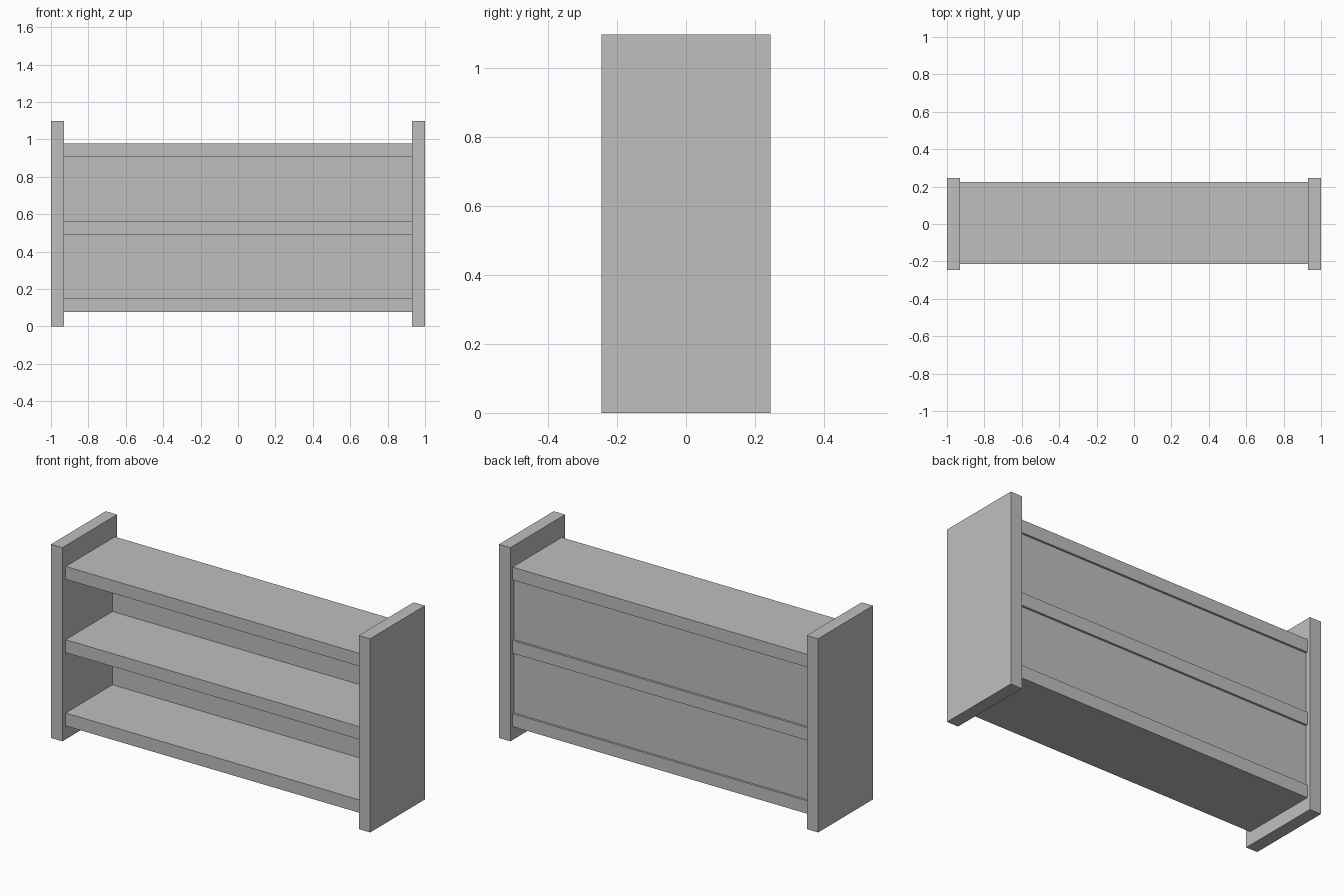
import bpy

# Remove the default cube
cube = bpy.data.objects.get("Cube")
if cube:
    bpy.data.objects.remove(cube, do_unlink=True)

# Single flat grey finish
grey = bpy.data.materials.new("light_grey")
grey.use_nodes = True
colour = (0.52, 0.52, 0.52, 1)
grey.diffuse_color = colour
grey.node_tree.nodes["Principled BSDF"].inputs["Base Color"].default_value = colour


def box(name, x, y, z):
    """Board spanning the given (low, high) range on each axis."""
    bpy.ops.mesh.primitive_cube_add(size=1)
    board = bpy.context.object
    board.name = name
    for vert in board.data.vertices:
        vert.co = [low + (high - low) * (c + 0.5)
                   for c, (low, high) in zip(vert.co, (x, y, z))]
    board.data.materials.append(grey)
    return board


HEIGHT, DEPTH = 1.097, 0.245
INNER = 0.929              # inner face of the side panels
THICK = 0.073              # shelf board thickness
SHELF_Y = (-0.215, 0.225)
BACK_Y = (0.204, 0.213)    # thin back, slightly recessed
shelf_bottoms = [0.076 + 0.415 * i for i in range(3)]

# Side panels
box("left_side_panel", (INNER, 1), (-DEPTH, DEPTH), (0, HEIGHT))
box("right_side_panel", (-1, -INNER), (-DEPTH, DEPTH), (0, HEIGHT))

# Shelves
for name, z in zip(("bottom_shelf", "middle_shelf", "top_shelf"), shelf_bottoms):
    box(name, (-INNER, INNER), SHELF_Y, (z, z + THICK))

# Back panels closing each bay between shelves
for name, low, high in zip(("lower_back_panel", "upper_back_panel"),
                           shelf_bottoms, shelf_bottoms[1:]):
    box(name, (-INNER, INNER), BACK_Y, (low + THICK, high))
